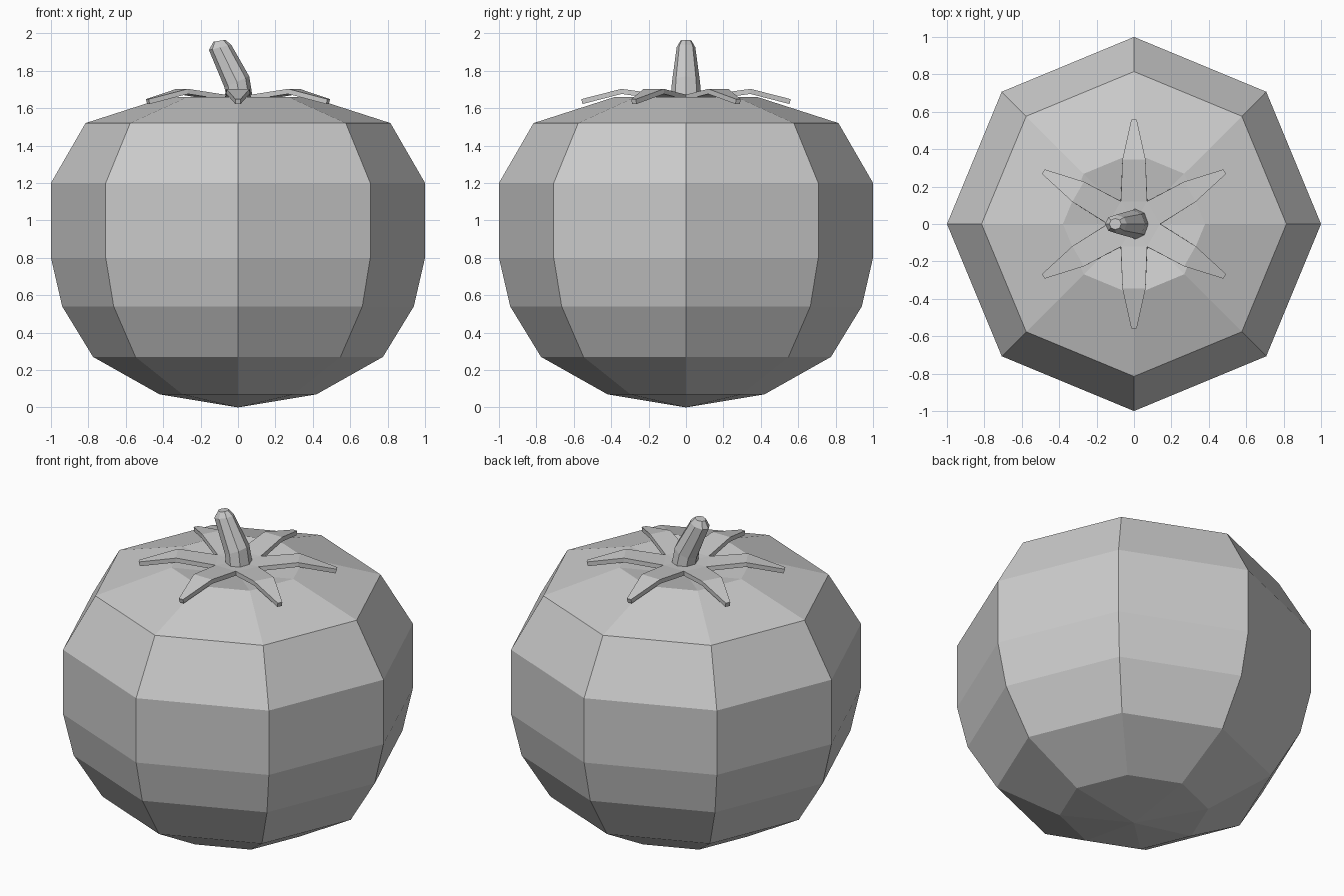
import bpy, bmesh
from math import pi, cos, sin
from mathutils import Vector

if "Cube" in bpy.data.objects:
    bpy.data.objects.remove(bpy.data.objects["Cube"])


def finish(name, bm):
    bmesh.ops.recalc_face_normals(bm, faces=bm.faces[:])
    mesh = bpy.data.meshes.new(name)
    bm.to_mesh(mesh)
    bm.free()
    obj = bpy.data.objects.new(name, mesh)
    bpy.context.collection.objects.link(obj)
    return obj


def loft(name, rings, start, end):
    """Bridge equal-sized rings and close both ends with a fan to a pole."""
    bm = bmesh.new()
    loops = [[bm.verts.new(p) for p in ring] for ring in rings]
    n = len(loops[0])
    for a, b in zip(loops, loops[1:]):
        for i in range(n):
            j = (i + 1) % n
            bm.faces.new((a[i], a[j], b[j], b[i]))
    for loop, pole in ((loops[0], start), (loops[-1], end)):
        p = bm.verts.new(pole)
        for i in range(n):
            bm.faces.new((loop[i], loop[(i + 1) % n], p))
    return finish(name, bm)


# Fruit body: eight-sided, with a shallow dip at the top
profile = [(0.42, 0.07), (0.775, 0.27), (0.94, 0.54), (1.0, 0.80),
           (1.0, 1.20), (0.815, 1.52), (0.38, 1.66)]
rings = [[(r * cos(k * pi / 4), r * sin(k * pi / 4), z) for k in range(8)]
         for r, z in profile]
loft("fruit_body", rings, (0, 0, 0), (0, 0, 1.59))

# Leafy star: six pointed sepals joined at the middle
bm = bmesh.new()
centre = bm.verts.new((0, 0, 1.665))
notches = [bm.verts.new((0.14 * cos(k * pi / 3), 0.14 * sin(k * pi / 3), 1.672))
           for k in range(6)]
for k in range(6):
    ang = (k + 0.5) * pi / 3
    out = Vector((cos(ang), sin(ang), 0))
    side = Vector((-sin(ang), cos(ang), 0))

    def pt(r, w, z):
        return bm.verts.new(out * r + side * w + Vector((0, 0, z)))

    n0, n1 = notches[k], notches[(k + 1) % 6]
    m0, m1 = pt(0.345, -0.062, 1.703), pt(0.345, 0.062, 1.703)
    t0, t1 = pt(0.56, -0.014, 1.648), pt(0.56, 0.014, 1.648)
    bm.faces.new((centre, n0, n1))
    bm.faces.new((n0, m0, m1, n1))
    bm.faces.new((m0, t0, t1, m1))
sepals = finish("sepals", bm)
solid = sepals.modifiers.new("thickness", 'SOLIDIFY')
solid.thickness = 0.027
solid.offset = -1

# Stem: tapered, leaning to the left; each section is (left x, z), (right x, z), half depth
sections = [((-0.06, 1.64), (0.078, 1.66), 0.083),
            ((-0.072, 1.71), (0.06, 1.77), 0.075),
            ((-0.155, 1.91), (-0.037, 1.94), 0.05),
            ((-0.132, 1.955), (-0.068, 1.965), 0.03)]
rings, mids = [], []
for (x0, z0), (x1, z1), d in sections:
    mid = Vector(((x0 + x1) / 2, 0, (z0 + z1) / 2))
    half = Vector(((x1 - x0) / 2, 0, (z1 - z0) / 2))
    mids.append(mid)
    rings.append([mid + half * cos(k * pi / 4) + Vector((0, d * sin(k * pi / 4), 0))
                  for k in range(8)])
loft("stem", rings, mids[0], mids[-1])
